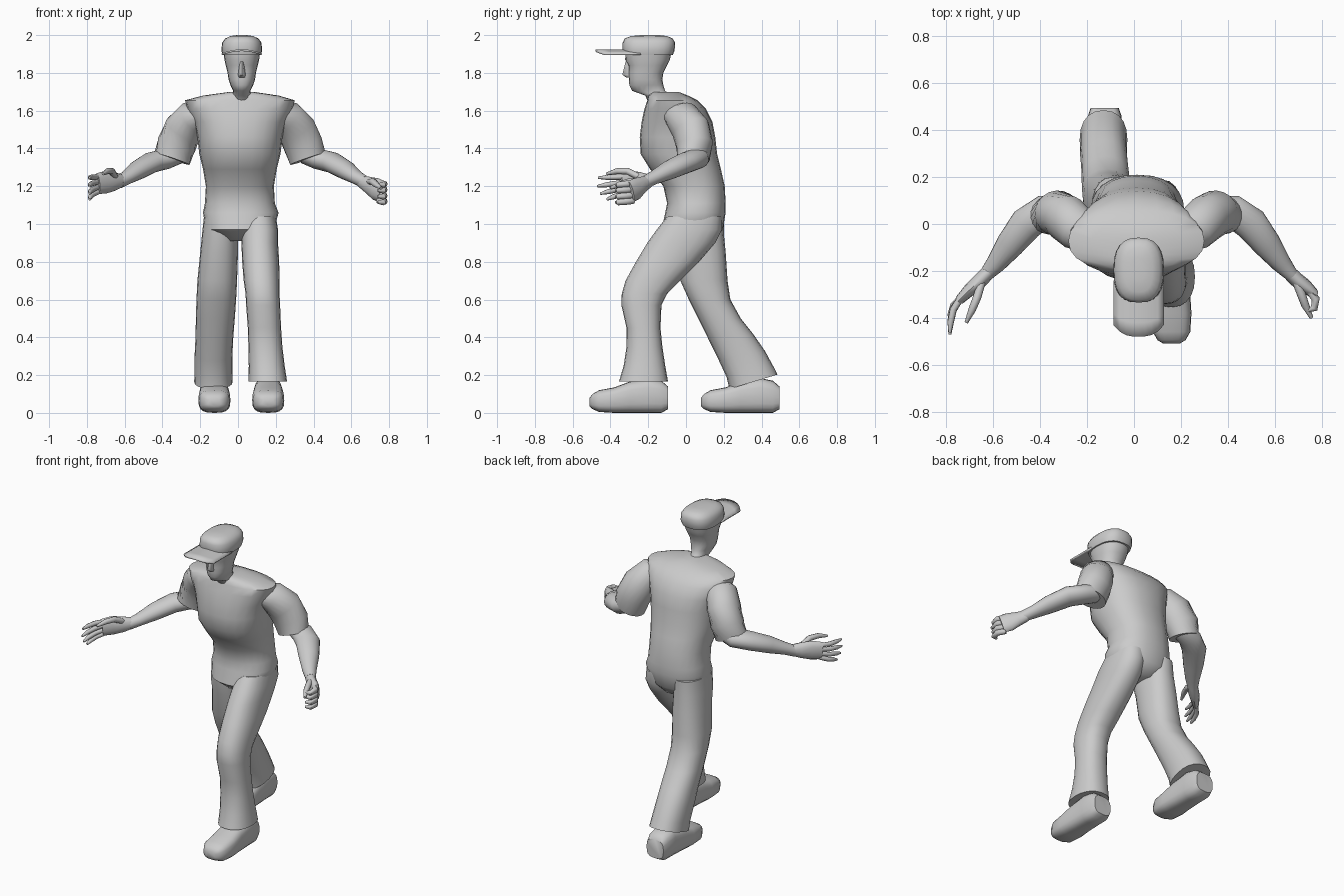
import bpy, bmesh, math
from mathutils import Vector


def finish(name, bm):
    bmesh.ops.recalc_face_normals(bm, faces=bm.faces[:])
    me = bpy.data.meshes.new(name)
    bm.to_mesh(me)
    bm.free()
    ob = bpy.data.objects.new(name, me)
    bpy.context.collection.objects.link(ob)
    bpy.context.view_layer.objects.active = ob
    for o in bpy.context.selected_objects:
        o.select_set(False)
    ob.select_set(True)
    bpy.ops.object.shade_smooth_by_angle(angle=math.radians(50))
    return ob


def loft(name, rows, axis=None, n=20, p=2.0):
    """Skin rings (x, y, z, half width, half depth, shear); axis None follows the path."""
    bm = bmesh.new()
    pts = [Vector(r[:3]) for r in rows]
    rings = []
    for i, r in enumerate(rows):
        if axis == 'Z':
            u, v = Vector((1, 0, 0)), Vector((0, 1, 0))
        elif axis == 'Y':
            u, v = Vector((1, 0, 0)), Vector((0, 0, 1))
        else:
            t = (pts[min(i + 1, len(pts) - 1)] - pts[max(i - 1, 0)]).normalized()
            u = t.cross(Vector((0, 0, 1))).normalized()
            v = u.cross(t)
        shear = r[5] if len(r) > 5 else 0
        ring = []
        for k in range(n):
            a = 2 * math.pi * k / n
            c, s = math.cos(a), math.sin(a)
            q = pts[i] + u * r[3] * math.copysign(abs(c) ** (2 / p), c)
            q += v * r[4] * math.copysign(abs(s) ** (2 / p), s)
            q.z += shear * (q.y - r[1])
            ring.append(bm.verts.new(q))
        rings.append(ring)
    for a, b in zip(rings, rings[1:]):
        for k in range(n):
            bm.faces.new((a[k], a[(k + 1) % n], b[(k + 1) % n], b[k]))
    bm.faces.new(rings[0])
    bm.faces.new(rings[-1])
    return finish(name, bm)


def levels(data):
    """(z, x centre, half width, y front, y back[, shear]) -> loft rows."""
    return [(d[1], (d[3] + d[4]) / 2, d[0], d[2], (d[4] - d[3]) / 2, *d[5:]) for d in data]


# shirt and hips
loft("torso", levels([
    (0.91, 0.01, 0.09, -0.06, 0.14), (0.97, 0.01, 0.18, -0.13, 0.195),
    (1.06, 0.015, 0.20, -0.11, 0.21), (1.11, 0.01, 0.185, -0.10, 0.21),
    (1.20, 0.01, 0.18, -0.12, 0.205), (1.29, 0.01, 0.195, -0.19, 0.185),
    (1.37, 0.01, 0.215, -0.24, 0.165), (1.46, 0.01, 0.225, -0.245, 0.155),
    (1.54, 0.01, 0.245, -0.235, 0.14), (1.61, 0.01, 0.28, -0.22, 0.105),
    (1.655, 0.01, 0.29, -0.205, 0.06), (1.68, 0.015, 0.20, -0.20, 0.01),
    (1.70, 0.02, 0.06, -0.18, -0.04)]), 'Z', 24, 2.3)

# trouser legs, one forward and one trailing
loft("forward_leg", levels([
    (1.04, 0.11, 0.09, -0.10, 0.19), (0.97, 0.115, 0.097, -0.155, 0.19),
    (0.90, 0.115, 0.097, -0.205, 0.155), (0.80, 0.12, 0.098, -0.265, 0.07),
    (0.70, 0.125, 0.095, -0.32, -0.03), (0.63, 0.13, 0.09, -0.34, -0.10),
    (0.57, 0.133, 0.09, -0.342, -0.13), (0.45, 0.14, 0.088, -0.315, -0.135),
    (0.35, 0.145, 0.09, -0.315, -0.125), (0.25, 0.152, 0.095, -0.33, -0.11),
    (0.165, 0.158, 0.102, -0.355, -0.095)]), 'Z', 20, 2.3)
loft("trailing_leg", levels([
    (1.04, -0.09, 0.09, -0.08, 0.20), (0.95, -0.095, 0.095, -0.08, 0.20),
    (0.85, -0.10, 0.10, -0.05, 0.21), (0.70, -0.11, 0.105, -0.03, 0.22),
    (0.60, -0.115, 0.105, 0.015, 0.235), (0.50, -0.12, 0.103, 0.065, 0.29),
    (0.40, -0.125, 0.10, 0.12, 0.36, 0.1), (0.30, -0.13, 0.10, 0.175, 0.42, 0.2),
    (0.22, -0.13, 0.10, 0.215, 0.46, 0.25), (0.165, -0.13, 0.102, 0.23, 0.485, 0.3)]), 'Z', 20, 2.3)

# shoes: y from heel, half width, height
for name, x, y0 in (("forward_shoe", 0.16, -0.10), ("trailing_shoe", -0.125, 0.49)):
    shape = [(0.0, 0.055, 0.02, 0.13), (0.03, 0.072, 0.0, 0.17), (-0.10, 0.075, 0.0, 0.185),
             (-0.20, 0.08, 0.0, 0.165), (-0.28, 0.085, 0.0, 0.135), (-0.36, 0.08, 0.005, 0.12),
             (-0.395, 0.06, 0.02, 0.10), (-0.41, 0.035, 0.035, 0.08)]
    shape[0], shape[1] = (0.005, 0.06, 0.02, 0.14), (-0.03, 0.072, 0.0, 0.17)
    loft(name, [(x, y0 + y, (lo + hi) / 2, w, (hi - lo) / 2) for y, w, lo, hi in shape], 'Y', 20, 3)

# sleeves and forearms
sleeve = [(0.20, -0.05, 1.58, 0.08, 0.06), (0.26, -0.02, 1.565, 0.095, 0.09),
          (0.31, 0.025, 1.50, 0.10, 0.105), (0.345, 0.045, 1.42, 0.098, 0.105),
          (0.37, 0.04, 1.345, 0.085, 0.10)]
forearm = [(0.35, 0.06, 1.37, 0.06, 0.05), (0.42, 0.055, 1.345, 0.07, 0.055),
           (0.50, 0.0, 1.325, 0.072, 0.055), (0.57, -0.09, 1.285, 0.06, 0.05),
           (0.63, -0.17, 1.245, 0.042, 0.036), (0.67, -0.215, 1.222, 0.03, 0.034)]


def side(rows, shift):
    return [(-(r[0] - shift), *r[1:]) for r in rows]


loft("right_sleeve", sleeve)
loft("left_sleeve", side(sleeve, 0.02))
loft("right_forearm", forearm)
loft("left_forearm", side(forearm, 0.04))


def finger(name, path, r):
    loft(name, [(*q, r * s, r * s) for q, s in zip(path, (1.0, 1.05, 0.95, 0.45))], n=8)


# half-closed hand
loft("right_palm", [(0.655, -0.20, 1.225, 0.03, 0.034), (0.69, -0.235, 1.207, 0.032, 0.045),
                    (0.73, -0.265, 1.185, 0.03, 0.06), (0.765, -0.295, 1.17, 0.022, 0.058)], n=12)
for i, z in enumerate((1.215, 1.185, 1.153, 1.123)):
    finger("right_finger_%d" % i, [(0.745, -0.28, z), (0.775, -0.32, z - 0.004),
                                   (0.768, -0.36, z - 0.008), (0.74, -0.37, z - 0.008)], 0.017)
finger("right_thumb", [(0.69, -0.24, 1.225), (0.712, -0.295, 1.225),
                       (0.73, -0.345, 1.21), (0.757, -0.40, 1.19)], 0.018)

# open hand
loft("left_palm", [(-0.615, -0.20, 1.23, 0.03, 0.034), (-0.655, -0.24, 1.225, 0.032, 0.05),
                   (-0.70, -0.28, 1.222, 0.028, 0.06), (-0.745, -0.325, 1.213, 0.02, 0.055)], n=12)
for i, (z0, z1, y1) in enumerate(((1.25, 1.245, -0.465), (1.225, 1.20, -0.47),
                                  (1.198, 1.16, -0.455), (1.173, 1.13, -0.42))):
    d = y1 + 0.31
    finger("left_finger_%d" % i, [(-0.735, -0.31, z0), (-0.77, -0.31 + d * 0.35, z0 * 0.6 + z1 * 0.4),
                                  (-0.782, -0.31 + d * 0.7, z0 * 0.3 + z1 * 0.7), (-0.785, y1, z1)], 0.014)
finger("left_thumb", [(-0.65, -0.25, 1.25), (-0.668, -0.31, 1.28),
                      (-0.69, -0.365, 1.28), (-0.715, -0.42, 1.265)], 0.017)

# head and neck
loft("head", levels([
    (1.62, 0.02, 0.07, -0.19, -0.04), (1.68, 0.02, 0.048, -0.215, -0.08),
    (1.705, 0.02, 0.045, -0.285, -0.11), (1.735, 0.02, 0.06, -0.30, -0.12),
    (1.765, 0.02, 0.07, -0.302, -0.125), (1.80, 0.02, 0.075, -0.305, -0.12),
    (1.84, 0.02, 0.085, -0.305, -0.10), (1.87, 0.02, 0.092, -0.322, -0.085),
    (1.92, 0.02, 0.098, -0.32, -0.075)]), 'Z', 20, 2.3)
loft("nose", levels([(1.775, 0.02, 0.016, -0.315, -0.28), (1.79, 0.02, 0.02, -0.337, -0.28),
                     (1.86, 0.02, 0.01, -0.32, -0.28)]), 'Z', 8)

# cap crown
loft("cap_crown", levels([
    (1.895, 0.02, 0.102, -0.33, -0.07), (1.92, 0.02, 0.108, -0.335, -0.06),
    (1.96, 0.02, 0.104, -0.335, -0.058), (1.982, 0.02, 0.088, -0.325, -0.07),
    (1.995, 0.02, 0.06, -0.29, -0.10), (2.0, 0.02, 0.025, -0.24, -0.14)]), 'Z', 24, 2.6)

# cap brim, arched sheet with thickness
bm = bmesh.new()
grid = []
for i in range(9):
    s = i / 4 - 1
    tip = -0.48 + 0.05 * abs(s) ** 3
    grid.append([bm.verts.new((0.02 + 0.108 * s, -0.24 + (tip + 0.24) * j / 4, 1.925 - 0.022 * s * s))
                 for j in range(5)])
for a, b in zip(grid, grid[1:]):
    for j in range(4):
        bm.faces.new((a[j], a[j + 1], b[j + 1], b[j]))
brim = finish("cap_brim", bm)
brim.modifiers.new("thickness", 'SOLIDIFY').thickness = 0.01
